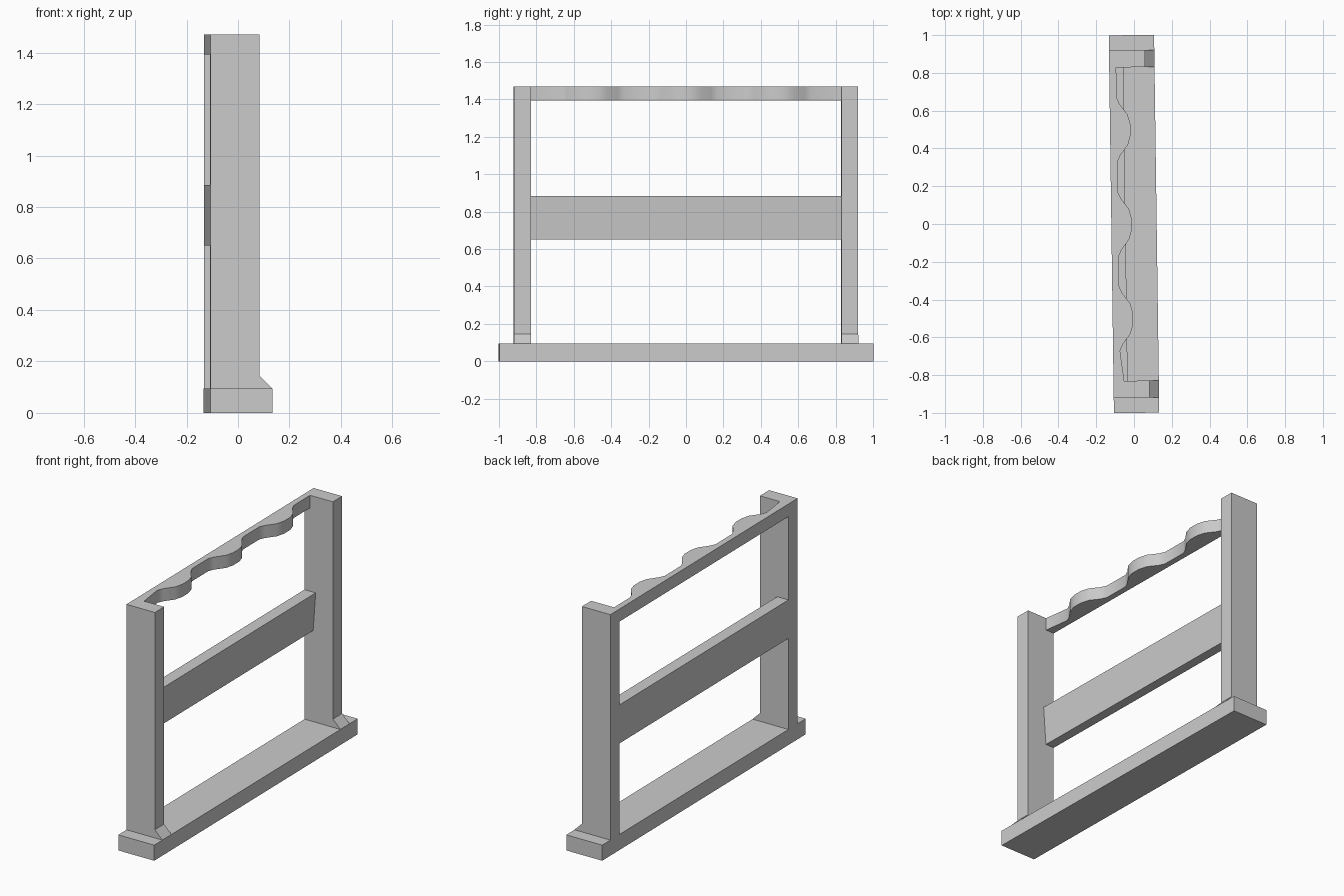
import bpy
import bmesh
import math
from mathutils import Matrix

cube = bpy.data.objects.get("Cube")
if cube:
    bpy.data.objects.remove(cube, do_unlink=True)

grey = bpy.data.materials.new("plain grey")
grey.use_nodes = True
colour = (0.6, 0.6, 0.6, 1)
grey.diffuse_color = colour
grey.node_tree.nodes["Principled BSDF"].inputs["Base Color"].default_value = colour

# The whole frame stands turned very slightly about the vertical
TURN = Matrix.Rotation(0.0137, 4, "Z")
BACK = -0.12
BASE_TOP = 0.095
TOP = 1.47
INNER, OUTER = 0.83, 0.92


def extrude_profile(name, points, offset):
    """Extrude a closed 3D outline along an offset into a solid part."""
    bm = bmesh.new()
    face = bm.faces.new([bm.verts.new(p) for p in points])
    result = bmesh.ops.extrude_face_region(bm, geom=[face], use_keep_orig=True)
    moved = [g for g in result["geom"] if isinstance(g, bmesh.types.BMVert)]
    bmesh.ops.translate(bm, verts=moved, vec=offset)
    bmesh.ops.recalc_face_normals(bm, faces=bm.faces)
    bm.transform(TURN)
    mesh = bpy.data.meshes.new(name)
    bm.to_mesh(mesh)
    bm.free()
    mesh.materials.append(grey)
    obj = bpy.data.objects.new(name, mesh)
    bpy.context.collection.objects.link(obj)
    return obj


def along_y(name, profile, y0, y1):
    return extrude_profile(name, [(x, y0, z) for x, z in profile], (0, y1 - y0, 0))


# Base plank
along_y("base", [(BACK, 0), (-BACK, 0), (-BACK, BASE_TOP), (BACK, BASE_TOP)], -1, 1)

# Posts, each with a sloped toe at the foot
post = [(BACK, BASE_TOP), (0.12, BASE_TOP), (0.07, 0.145), (0.07, TOP), (BACK, TOP)]
along_y("front_post", post, -OUTER, -INNER)
along_y("back_post", post, INNER, OUTER)

# Middle rail with a leaning inner face
middle = [(BACK, 0.65), (-0.062, 0.65), (-0.045, 0.885), (BACK, 0.885)]
along_y("middle_rail", middle, -INNER, INNER)

# Scalloped top rail: three repeated bumps
half_bump = [(-0.17, -0.083), (-0.135, -0.067), (-0.08, -0.026), (-0.03, -0.012)]
bump = half_bump + [(-y, x) for y, x in reversed(half_bump)]
wave = [(x, centre + y) for centre in (-0.5, 0, 0.5) for y, x in bump]
wave = [p for i, p in enumerate(wave) if i == 0 or math.dist(p, wave[i - 1]) > 0.015]
outline = [(BACK, -INNER), (-0.063, -INNER)] + wave + [(-0.083, INNER), (BACK, INNER)]
rail = extrude_profile("top_rail", [(x, y, 1.393) for x, y in outline], (0, 0, TOP - 1.393))

# Soften the wave while keeping the rail edges sharp
bpy.ops.object.select_all(action="DESELECT")
rail.select_set(True)
bpy.context.view_layer.objects.active = rail
bpy.ops.object.shade_smooth_by_angle(angle=math.radians(35))
